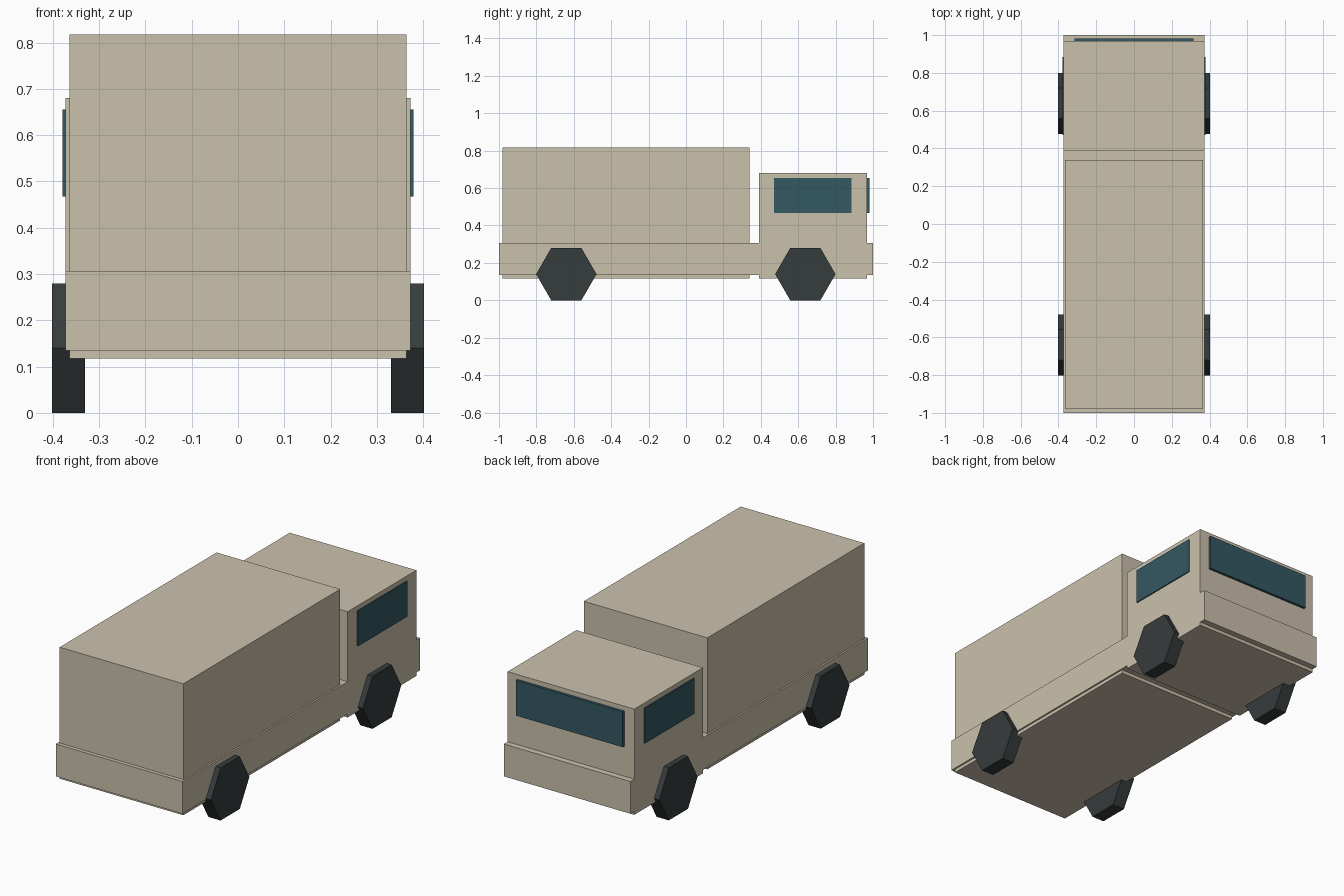
import bpy, bmesh, math
from mathutils import Matrix

if "Cube" in bpy.data.objects:
    bpy.data.objects.remove(bpy.data.objects["Cube"])


def material(name, rgb):
    m = bpy.data.materials.new(name)
    m.diffuse_color = (*rgb, 1)
    m.use_nodes = True
    m.node_tree.nodes["Principled BSDF"].inputs["Base Color"].default_value = m.diffuse_color
    return m


TAN = material("tan_paint", (0.60, 0.535, 0.415))
GLASS = material("teal_glass", (0.034, 0.098, 0.122))
RUBBER = material("dark_rubber", (0.037, 0.045, 0.045))


def finish(name, bm, mat):
    me = bpy.data.meshes.new(name)
    bm.to_mesh(me)
    bm.free()
    me.materials.append(mat)
    ob = bpy.data.objects.new(name, me)
    bpy.context.collection.objects.link(ob)
    return ob


def box(name, x, y, z, mat):
    """Box spanning the given (min, max) ranges."""
    bm = bmesh.new()
    size = [b - a for a, b in (x, y, z)]
    mid = [(a + b) / 2 for a, b in (x, y, z)]
    bmesh.ops.create_cube(bm, size=1, matrix=Matrix.Translation(mid) @ Matrix.Diagonal((*size, 1)))
    return finish(name, bm, mat)


def wheel(name, x, y):
    """Six-sided wheel with its axle along x and a flat face on the ground."""
    bm = bmesh.new()
    bmesh.ops.create_cone(bm, cap_ends=True, segments=6, radius1=0.1615, radius2=0.1615, depth=0.072)
    turn = Matrix.Rotation(math.pi / 2, 4, 'Y')
    bmesh.ops.transform(bm, matrix=turn, verts=bm.verts)
    # put a corner fore and aft, so that flats lie at the top and bottom
    if max(v.co.y for v in bm.verts) < 0.15:
        bmesh.ops.transform(bm, matrix=Matrix.Rotation(math.pi / 6, 4, 'X'), verts=bm.verts)
    bmesh.ops.translate(bm, vec=(x, y, 0.14), verts=bm.verts)
    return finish(name, bm, RUBBER)


# Body
box("chassis", (-0.373, 0.373), (-1, 1), (0.135, 0.307), TAN)
box("cargo_box", (-0.364, 0.364), (-0.98, 0.34), (0.117, 0.817), TAN)
box("cab", (-0.373, 0.373), (0.39, 0.968), (0.117, 0.68), TAN)

# Windows
box("windshield", (-0.315, 0.315), (0.966, 0.982), (0.467, 0.655), GLASS)
for side, s in (("left", -1), ("right", 1)):
    xs = sorted((s * 0.370, s * 0.379))
    box(side + "_window", xs, (0.47, 0.885), (0.467, 0.655), GLASS)
    # Wheels
    for end, y in (("rear", -0.64), ("front", 0.638)):
        wheel(f"{end}_{side}_wheel", s * 0.366, y)
